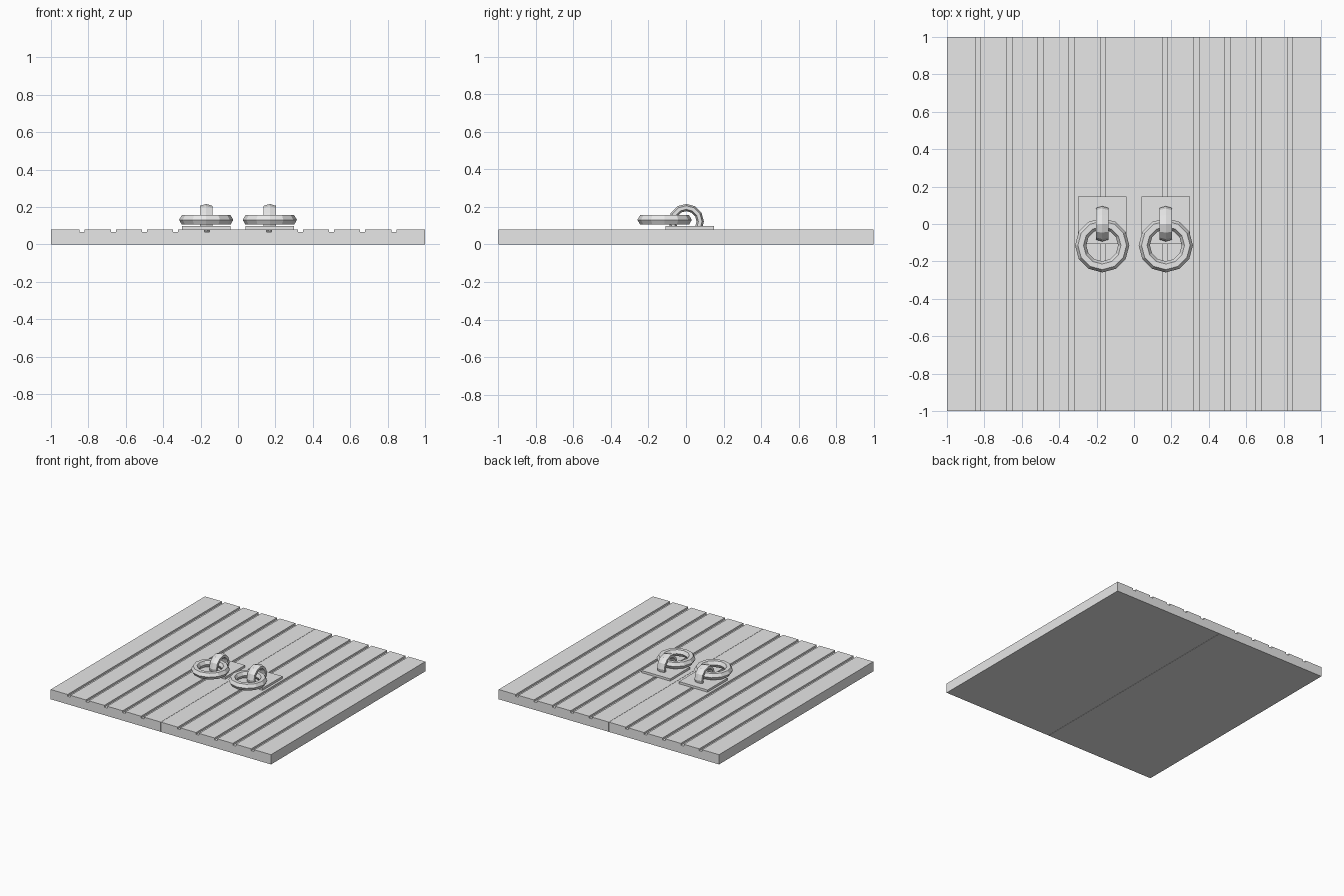
import bpy, bmesh, math
from mathutils import Matrix, Vector

cube = bpy.data.objects.get("Cube")
if cube:
    bpy.data.objects.remove(cube, do_unlink=True)

grey = bpy.data.materials.new("light grey")
grey.use_nodes = True
grey.diffuse_color = (0.8, 0.8, 0.8, 1)
grey.node_tree.nodes["Principled BSDF"].inputs["Base Color"].default_value = (0.8, 0.8, 0.8, 1)

BOARD_TOP = 0.08
GROOVE_DEPTH = 0.015
GROOVE_HALF = 0.0135
SEAM = 0.001
PLANKS = 6
HANDLE_X = 0.17


def add_object(name, bm):
    bmesh.ops.recalc_face_normals(bm, faces=bm.faces)
    mesh = bpy.data.meshes.new(name)
    bm.to_mesh(mesh)
    bm.free()
    mesh.materials.append(grey)
    obj = bpy.data.objects.new(name, mesh)
    bpy.context.collection.objects.link(obj)
    return obj


def door_leaf(name, side):
    """Grooved cross-section swept along the depth."""
    profile = [(SEAM, 0), (SEAM, BOARD_TOP)]
    for i in range(1, PLANKS):
        x = i / PLANKS
        low = BOARD_TOP - GROOVE_DEPTH
        profile += [(x - GROOVE_HALF, BOARD_TOP), (x - GROOVE_HALF, low),
                    (x + GROOVE_HALF, low), (x + GROOVE_HALF, BOARD_TOP)]
    profile += [(1, BOARD_TOP), (1, 0)]
    bm = bmesh.new()
    face = bm.faces.new([bm.verts.new((side * x, -1, z)) for x, z in profile])
    swept = bmesh.ops.extrude_face_region(bm, geom=[face])
    verts = [g for g in swept["geom"] if isinstance(g, bmesh.types.BMVert)]
    bmesh.ops.translate(bm, verts=verts, vec=(0, 2, 0))
    return add_object(name, bm)


def box(name, low, high):
    low, high = Vector(low), Vector(high)
    bm = bmesh.new()
    bmesh.ops.create_cube(bm, size=1, matrix=Matrix.Translation((low + high) / 2)
                          @ Matrix.Diagonal((high - low).to_4d()))
    return add_object(name, bm)


def ring(name, matrix, major=0.115, minor=0.03, segments=12, sides=6):
    """Low-poly torus around the local z axis."""
    bm = bmesh.new()
    loops = []
    for i in range(segments):
        a = math.tau * i / segments
        loop = []
        for j in range(sides):
            b = math.tau * j / sides
            r = major + minor * math.cos(b)
            loop.append(bm.verts.new((r * math.cos(a), r * math.sin(a), minor * math.sin(b))))
        loops.append(loop)
    for i in range(segments):
        here, there = loops[i], loops[(i + 1) % segments]
        for j in range(sides):
            k = (j + 1) % sides
            bm.faces.new((here[j], there[j], there[k], here[k]))
    bm.transform(matrix)
    return add_object(name, bm)


for label, side in (("left", 1), ("right", -1)):
    door_leaf(label + "_door_leaf", side)
    x = side * HANDLE_X

    # Mounting plate
    box(label + "_handle_plate", (x - 0.13, -0.108, BOARD_TOP - 0.002), (x + 0.13, 0.148, 0.098))

    # Upright loop, sunk into the leaf
    upright = (Matrix.Translation((x, 0.001, 0.122)) @ Matrix.Rotation(math.pi / 2, 4, 'Y')
               @ Matrix.Diagonal((0.65, 0.65, 1.25, 1)))
    ring(label + "_handle_staple", upright)

    # Pull ring lying flat through the loop
    ring(label + "_pull_ring", Matrix.Translation((x, -0.114, 0.131)))
